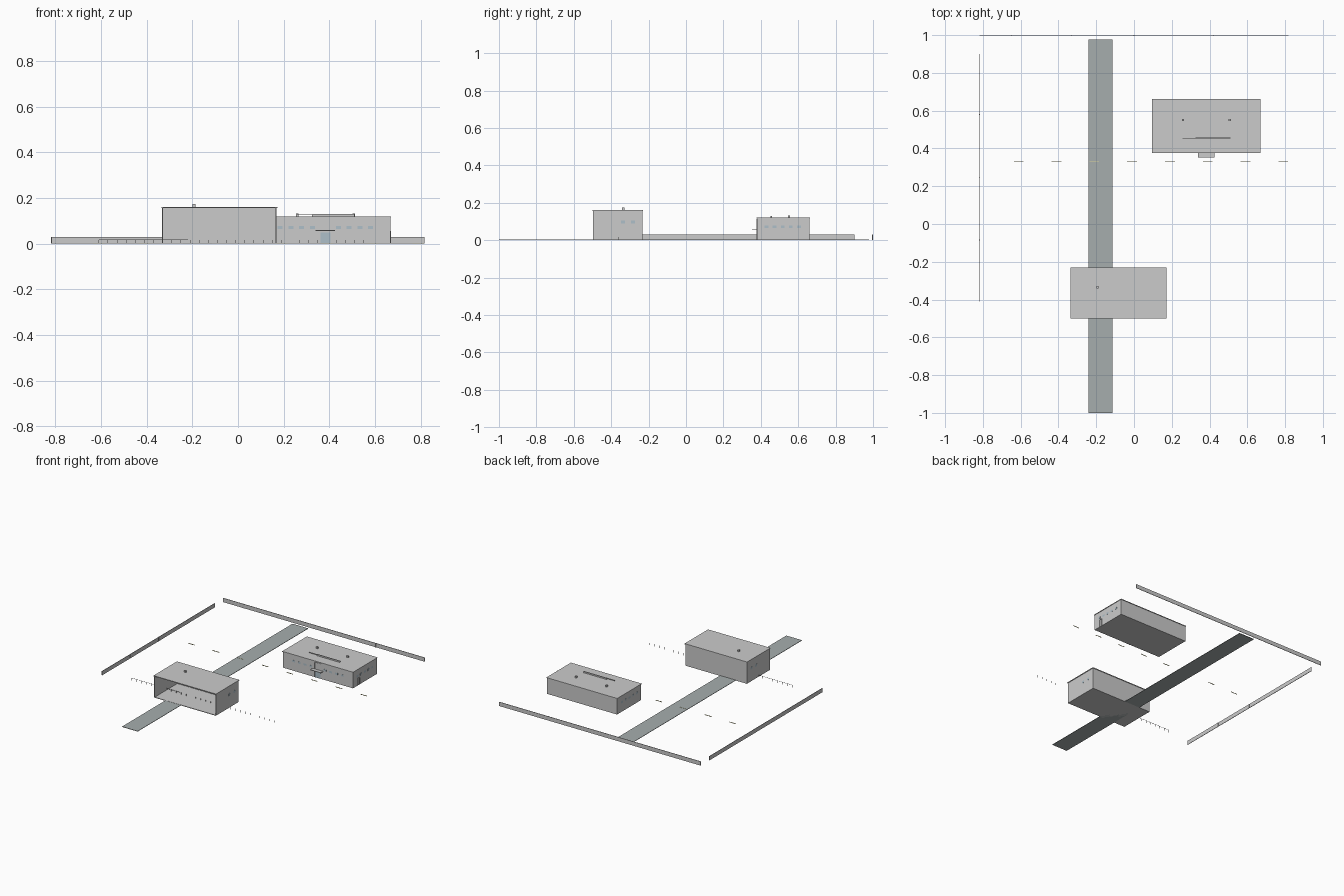
import bpy, bmesh


def material(name, rgb):
    m = bpy.data.materials.new(name)
    m.diffuse_color = (*rgb, 1)
    return m


GLASS = material("glass", (0.42, 0.52, 0.58))
ASPHALT = material("asphalt", (0.38, 0.42, 0.42))
YELLOW = material("line_paint", (0.75, 0.7, 0.35))


def boxes(name, spans, mat=None):
    """One object made of boxes given as (x0, x1, y0, y1, z0, z1)."""
    bm = bmesh.new()
    for x0, x1, y0, y1, z0, z1 in spans:
        vs = bmesh.ops.create_cube(bm, size=1)["verts"]
        for v in vs:
            v.co = (x1 if v.co.x > 0 else x0,
                    y1 if v.co.y > 0 else y0,
                    z1 if v.co.z > 0 else z0)
    me = bpy.data.meshes.new(name)
    bm.to_mesh(me)
    bm.free()
    ob = bpy.data.objects.new(name, me)
    bpy.context.collection.objects.link(ob)
    if mat:
        me.materials.append(mat)
    return ob


def centred(c, half):
    return [f for a, h in zip(c, half) for f in (a - h, a + h)]


# Road
boxes("road", [(-0.242, -0.115, -1.0, 0.978, 0, 0.003)], ASPHALT)

# Perimeter walls with posts
boxes("back_wall", [(-0.818, 0.818, 0.997, 1.0, 0, 0.03)])
boxes("left_wall", [(-0.82, -0.817, -0.41, 0.9, 0, 0.03)])
boxes("wall_posts",
      [centred((x, 0.997, 0.015), (0.002, 0.003, 0.015)) for x in (-0.65, -0.33, 0, 0.42)]
      + [centred((-0.817, y, 0.015), (0.003, 0.002, 0.015)) for y in (-0.085, 0.245, 0.58)])

# Open-fronted hall: floor, three walls, roof
t = 0.004
X0, X1, Y0, Y1, H = -0.332, 0.168, -0.498, -0.232, 0.157
boxes("hall_floor", [(X0, X1, Y0, Y1, 0, 0.004)])
boxes("hall_walls", [(X0, X0 + t, Y0, Y1, 0, H), (X1 - t, X1, Y0, Y1, 0, H),
                     (X0, X1, Y1 - t, Y1, 0, H)])
boxes("hall_roof", [(X0 - 0.004, X1 + 0.004, Y0 - 0.003, Y1 + 0.003, H, 0.162)])
boxes("hall_windows", [centred((x, y, 0.096), (0.001, 0.011, 0.008))
                       for x in (X0, X1) for y in (-0.337, -0.284)], GLASS)
boxes("hall_vent", [centred((-0.193, -0.335, 0.168), (0.006, 0.006, 0.006))])

# Office block
BX0, BX1, BY0, BY1 = 0.098, 0.668, 0.38, 0.66
boxes("office_body", [(BX0, BX1, BY0, BY1, 0, 0.116)])
boxes("office_roof", [(BX0 - 0.003, BX1 + 0.003, BY0 - 0.003, BY1 + 0.003, 0.116, 0.12)])
front_x = [0.383 + s * (0.057 + 0.047 * i) for s in (-1, 1) for i in range(4)]
boxes("office_front_windows", [centred((x, BY0, 0.071), (0.011, 0.001, 0.007))
                               for x in front_x], GLASS)
boxes("office_side_windows", [centred((x, 0.43 + 0.0435 * i, 0.071), (0.001, 0.01, 0.007))
                              for x in (BX0, BX1) for i in range(5)], GLASS)

# Office entrances
boxes("front_entrance", [(0.356, 0.359, 0.377, 0.38, 0, 0.112),
                         (0.407, 0.41, 0.377, 0.38, 0, 0.112),
                         (0.356, 0.41, 0.377, 0.38, 0.109, 0.112)])
boxes("front_door", [(0.361, 0.405, 0.379, 0.381, 0, 0.05)], GLASS)
boxes("entrance_canopy", [(0.34, 0.425, 0.353, 0.38, 0.056, 0.06)])
boxes("side_door", [(BX1, BX1 + 0.003, 0.435, 0.437, 0, 0.055),
                    (BX1, BX1 + 0.003, 0.455, 0.457, 0, 0.055),
                    (BX1, BX1 + 0.003, 0.435, 0.457, 0.053, 0.055)])

# Office roof fittings
boxes("roof_rail", [(0.258, 0.51, 0.453, 0.455, 0.125, 0.129),
                    (0.325, 0.51, 0.453, 0.459, 0.12, 0.13)])
boxes("roof_vents", [centred((x, 0.551, 0.126), (0.006, 0.006, 0.006))
                     for x in (0.26, 0.507)])

# Painted dashes across the yard
boxes("yard_dashes", [centred((-0.61 + 0.2 * i, 0.33, 0.002), (0.026, 0.0012, 0.002))
                      for i in range(8)], YELLOW)

# Fine post-and-rail line running through the hall
boxes("rail_posts", [centred((-0.61 + 0.04 * i, -0.36, 0.008), (0.001, 0.001, 0.008))
                     for i in range(30)])
boxes("rail", [(-0.61, -0.22, -0.3604, -0.3596, 0.0155, 0.0175)])
